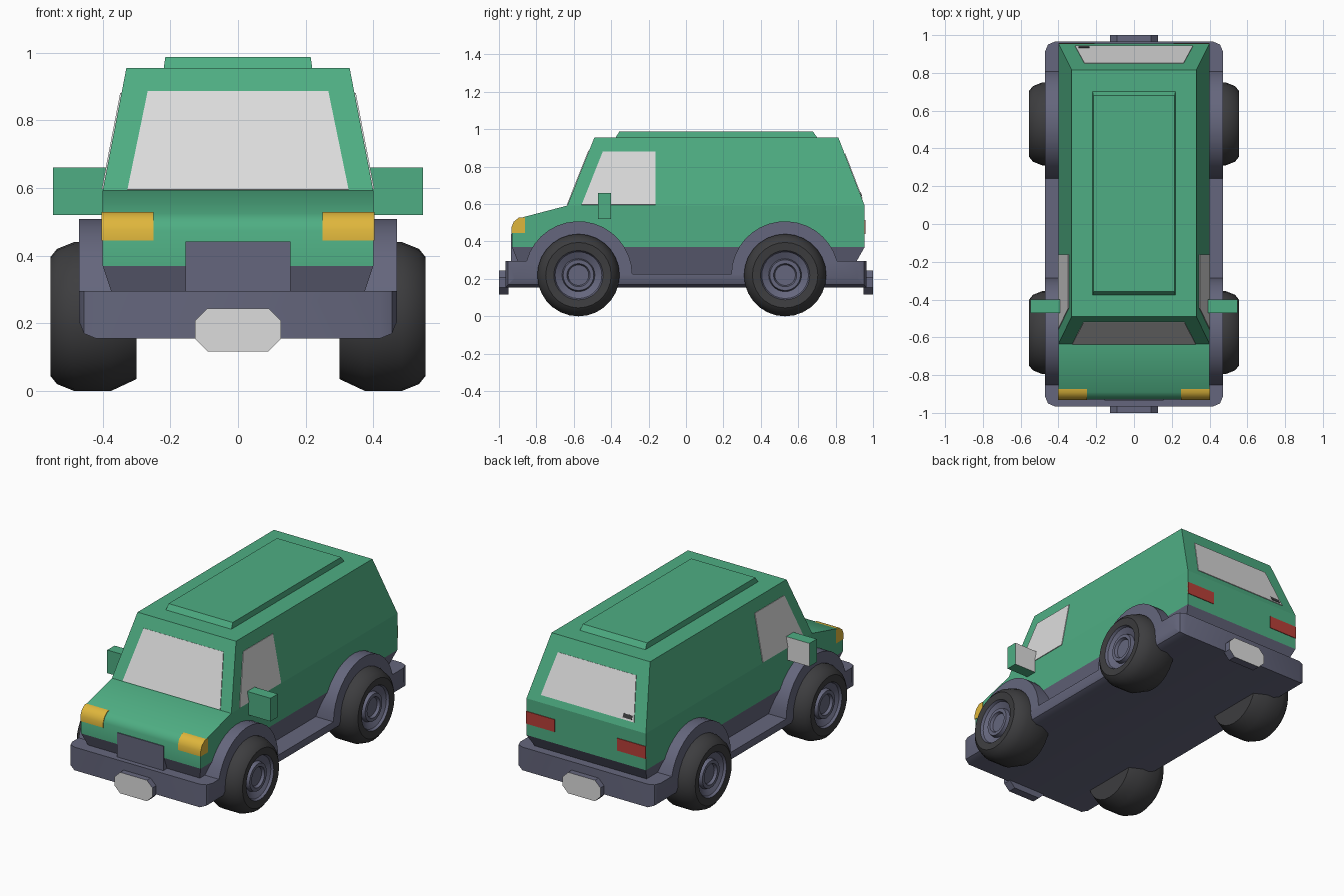
import bpy, bmesh, math
from mathutils import Vector

if "Cube" in bpy.data.objects:
    bpy.data.objects.remove(bpy.data.objects["Cube"])


def mat(name, r, g, b):
    m = bpy.data.materials.new(name)
    m.diffuse_color = (r, g, b, 1)
    m.use_nodes = True
    m.node_tree.nodes["Principled BSDF"].inputs["Base Color"].default_value = m.diffuse_color
    return m


GREEN = mat("green paint", 0.077, 0.423, 0.227)
GREY = mat("blue grey plastic", 0.130, 0.134, 0.205)
RUBBER = mat("dark rubber", 0.047, 0.047, 0.05)
GLASS = mat("pale grey glass", 0.72, 0.72, 0.72)
YELLOW = mat("yellow lamp", 0.74, 0.47, 0.045)
RED = mat("red lamp", 0.48, 0.05, 0.04)


def finish(name, bm, mats, smooth=None):
    bmesh.ops.recalc_face_normals(bm, faces=bm.faces)
    me = bpy.data.meshes.new(name)
    bm.to_mesh(me)
    bm.free()
    for m in mats:
        me.materials.append(m)
    ob = bpy.data.objects.new(name, me)
    bpy.context.collection.objects.link(ob)
    if smooth:
        bpy.context.view_layer.objects.active = ob
        ob.select_set(True)
        bpy.ops.object.shade_smooth_by_angle(angle=math.radians(smooth))
        ob.select_set(False)
    return ob


def prism(bm, ring_a, ring_b):
    """Solid between two matching loops of points."""
    a = [bm.verts.new(p) for p in ring_a]
    b = [bm.verts.new(p) for p in ring_b]
    n = len(a)
    bm.faces.new(a)
    bm.faces.new(b[::-1])
    for i in range(n):
        j = (i + 1) % n
        bm.faces.new((a[i], b[i], b[j], a[j]))


def side_prism(bm, yz, x0, x1):
    prism(bm, [(x0, y, z) for y, z in yz], [(x1, y, z) for y, z in yz])


def rect(w, y0, y1, z):
    return [(-w, y0, z), (w, y0, z), (w, y1, z), (-w, y1, z)]


def panel(name, pts, m, t=0.004):
    """Thin plate lying on a surface through pts."""
    p = [Vector(q) for q in pts]
    n = (p[1] - p[0]).cross(p[2] - p[0]).normalized() * t
    bm = bmesh.new()
    prism(bm, [q - n for q in p], [q + n for q in p])
    return finish(name, bm, [m])


# Lower body with bonnet
bm = bmesh.new()
side_prism(bm, [(-0.93, 0.37), (-0.93, 0.475), (-0.918, 0.503), (-0.89, 0.525),
                (-0.635, 0.592), (0.955, 0.592), (0.955, 0.37)], -0.40, 0.40)
finish("body", bm, [GREEN], 40)

# Tapered cabin
bm = bmesh.new()
prism(bm, rect(0.40, -0.635, 0.955, 0.592), rect(0.33, -0.49, 0.815, 0.955))
finish("cabin", bm, [GREEN])

# Raised roof panel
bm = bmesh.new()
prism(bm, rect(0.22, -0.38, 0.705, 0.95), rect(0.215, -0.357, 0.68, 0.987))
finish("roof_panel", bm, [GREEN])

# Skirt narrowing under the body
bm = bmesh.new()
prism(bm, rect(0.40, -0.93, 0.955, 0.37), rect(0.35, -0.87, 0.87, 0.22))
finish("skirt", bm, [GREY])

# Chassis: bumpers, sills and wheel arches in one side profile
WHEEL_Y, AXLE, ARCH = (-0.575, 0.53), 0.22, 0.288


def arch(cy, z_start, z_end):
    a0 = math.pi - math.asin((z_start - AXLE) / ARCH)
    a1 = math.asin((z_end - AXLE) / ARCH)
    n = 16
    return [(cy + ARCH * math.cos(a0 + (a1 - a0) * i / n),
             AXLE + ARCH * math.sin(a0 + (a1 - a0) * i / n)) for i in range(n + 1)]


bm = bmesh.new()
side_prism(bm, [(-0.965, 0.155), (-0.965, 0.295)] + arch(WHEEL_Y[0], 0.295, 0.225)
           + arch(WHEEL_Y[1], 0.225, 0.295) + [(0.965, 0.295), (0.965, 0.155)], -0.47, 0.47)
corners = [e for e in bm.edges if all(abs(v.co.y) > 0.96 for v in e.verts)
           and abs(e.verts[0].co.x - e.verts[1].co.x) < 0.01]
bmesh.ops.bevel(bm, geom=corners, offset=0.05, segments=2, profile=0.5, affect='EDGES')
finish("chassis", bm, [GREY], 30)

# Grille
bm = bmesh.new()
side_prism(bm, [(-0.935, 0.285), (-0.935, 0.442), (-0.87, 0.442), (-0.87, 0.285)], -0.155, 0.155)
finish("grille", bm, [GREY])

# Number plates: octagonal blocks with pale outer faces
for name, s in (("front_plate", -1), ("rear_plate", 1)):
    w, z0, z1, c = 0.127, 0.117, 0.244, 0.037
    o = [(-w + c, z0), (w - c, z0), (w, z0 + c), (w, z1 - c),
         (w - c, z1), (-w + c, z1), (-w, z1 - c), (-w, z0 + c)]
    bm = bmesh.new()
    prism(bm, [(x, s * 0.95, z) for x, z in o], [(x, s * 1.0, z) for x, z in o])
    for f in bm.faces:
        f.material_index = int(abs(f.calc_center_median().y) > 0.99)
    finish(name, bm, [GREY, GLASS])


# Windows on the sloping cabin walls
def slope(z, low, high):
    return low + (high - low) * (z - 0.592) / (0.955 - 0.592)


def end_window(name, low, high, z0, w0, z1, w1):
    y0, y1 = slope(z0, low, high), slope(z1, low, high)
    panel(name, [(-w0, y0, z0), (w0, y0, z0), (w1, y1, z1), (-w1, y1, z1)], GLASS)


end_window("windscreen", -0.635, -0.49, 0.594, 0.327, 0.885, 0.267)
end_window("rear_window", 0.955, 0.815, 0.63, 0.312, 0.868, 0.262)

# Small dark catch in the corner of the rear window
zs = (0.64, 0.662)
ys = [slope(z, 0.955, 0.815) for z in zs]
panel("rear_window_catch", [(-0.295, ys[0], zs[0]), (-0.235, ys[0], zs[0]),
                            (-0.235, ys[1], zs[1]), (-0.295, ys[1], zs[1])], RUBBER, 0.006)

# Wheel cross-section: (distance from centre line, radius)
TYRE = [(0.30, 0.0), (0.30, 0.185), (0.375, 0.22), (0.485, 0.22), (0.535, 0.20),
        (0.555, 0.175), (0.55, 0.132)]
RIM = [(0.535, 0.125), (0.515, 0.088), (0.538, 0.082), (0.538, 0.062), (0.522, 0.055), (0.522, 0.0)]


def wheel(name, s, cy):
    bm = bmesh.new()
    n, prev = 28, None
    for k, (x, r) in enumerate(TYRE + RIM):
        ring = [bm.verts.new((s * x, cy + r * math.cos(2 * math.pi * i / n),
                              AXLE + r * math.sin(2 * math.pi * i / n))) for i in range(n)]
        if prev:
            for i in range(n):
                j = (i + 1) % n
                f = bm.faces.new((prev[i], prev[j], ring[j], ring[i]))
                f.material_index = int(k >= len(TYRE))
        prev = ring
    bmesh.ops.remove_doubles(bm, verts=bm.verts, dist=0.0005)
    finish(name, bm, [RUBBER, GREY], 35)


# Parts that repeat on both sides
for side, s in (("left", -1), ("right", 1)):
    # Door window
    win = [(-0.558, 0.596), (-0.162, 0.596), (-0.162, 0.88), (-0.445, 0.88)]
    panel(side + "_door_window", [(s * slope(z, 0.40, 0.33), y, z) for y, z in win], GLASS)

    # Headlamp wrapping over the front corner
    bm = bmesh.new()
    side_prism(bm, [(-0.933, 0.445), (-0.933, 0.476), (-0.921, 0.506), (-0.892, 0.529),
                    (-0.862, 0.529), (-0.862, 0.445)], s * 0.25, s * 0.403)
    finish(side + "_headlamp", bm, [YELLOW], 40)

    # Tail lamp
    panel(side + "_tail_lamp", [(s * 0.21, 0.955, 0.44), (s * 0.40, 0.955, 0.44),
                                (s * 0.40, 0.955, 0.515), (s * 0.21, 0.955, 0.515)], RED)

    # Door mirror with a pale rear face
    bm = bmesh.new()
    side_prism(bm, [(-0.47, 0.52), (-0.47, 0.66), (-0.40, 0.66), (-0.40, 0.52)], s * 0.37, s * 0.547)
    for f in bm.faces:
        f.material_index = int(f.calc_center_median().y > -0.41)
    finish(side + "_mirror", bm, [GREEN, GLASS])

    # Wheels
    for end, cy in zip(("front", "rear"), WHEEL_Y):
        wheel(f"{end}_{side}_wheel", s, cy)
